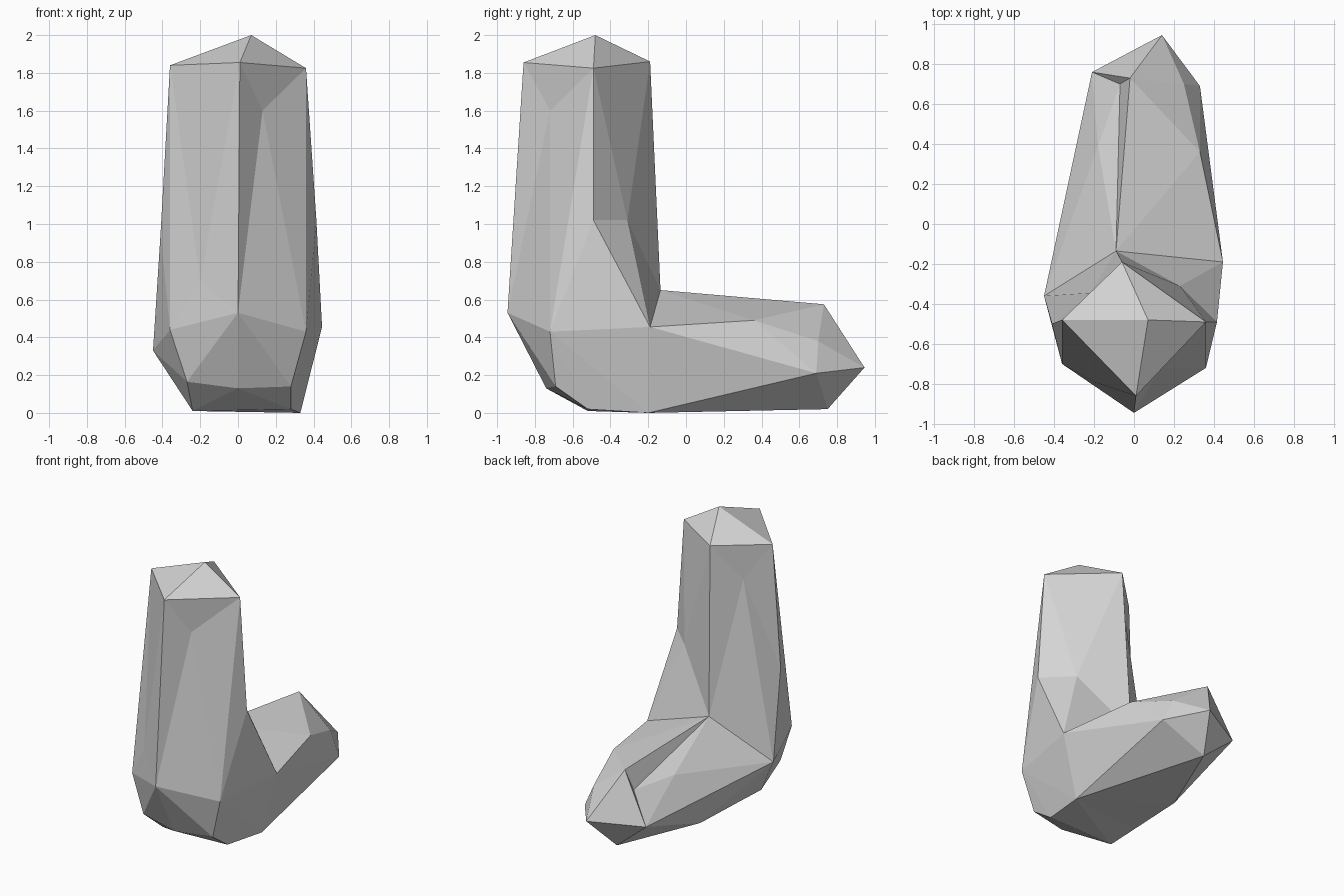
import bpy, bmesh

old = bpy.data.objects.get("Cube")
if old:
    bpy.data.objects.remove(old, do_unlink=True)

GREY = (0.67, 0.67, 0.67, 1)
stone = bpy.data.materials.new("stone_grey")
stone.use_nodes = True
stone.diffuse_color = GREY
stone.node_tree.nodes["Principled BSDF"].inputs["Base Color"].default_value = GREY


def rock(name, points, dents):
    """Faceted rock wrapped around corner points; each dent is (rim, centre)."""
    bm = bmesh.new()
    corner = {p: bm.verts.new(p) for p in points}
    bmesh.ops.convex_hull(bm, input=bm.verts)
    for rim, centre in dents:
        ring = {corner[p] for p in rim}
        patch = [f for f in bm.faces if ring.issuperset(f.verts)]
        border = [tuple(e.verts) for f in patch for e in f.edges
                  if sum(g in patch for g in e.link_faces) == 1]
        bmesh.ops.delete(bm, geom=patch, context="FACES_ONLY")
        corner[centre] = bm.verts.new(centre)
        for a, b in border:
            bm.faces.new((a, b, corner[centre]))
    # Drop edges and corners left without a face
    bmesh.ops.delete(bm, geom=[e for e in bm.edges if not e.link_faces], context="EDGES")
    bmesh.ops.delete(bm, geom=[v for v in bm.verts if not v.link_faces], context="VERTS")
    bmesh.ops.recalc_face_normals(bm, faces=bm.faces)
    mesh = bpy.data.meshes.new(name)
    bm.to_mesh(mesh)
    bm.free()
    mesh.materials.append(stone)
    obj = bpy.data.objects.new(name, mesh)
    bpy.context.collection.objects.link(obj)


# Corners where the upright and lying rocks meet
crook, hip_l, hip_r = (-0.09, -0.135, 0.65), (0.445, -0.19, 0.455), (-0.45, -0.36, 0.33)
shared = [crook, hip_l, hip_r, (0.33, -0.2, 0), (-0.24, -0.28, 0.02)]

# Upright rock: pointed cap, waist, front belly, chamfered base
peak, cap_r, cap_front = (0.07, -0.48, 2), (-0.36, -0.48, 1.84), (0.01, -0.86, 1.855)
cap_l, cap_back = (0.36, -0.49, 1.825), (-0.06, -0.19, 1.86)
waist_l, waist_r = (0.415, -0.49, 1.02), (-0.41, -0.5, 0.95)
belly, belly_r, belly_l = (0, -0.945, 0.53), (-0.36, -0.7, 0.44), (0.36, -0.72, 0.43)
base = [(-0.27, -0.7, 0.165), (0, -0.74, 0.13), (0.28, -0.69, 0.14),
        (-0.24, -0.52, 0.01), (0.28, -0.52, 0.02)]
rock("upright_rock",
     [peak, cap_r, cap_front, cap_l, cap_back, waist_l, waist_r,
      belly, belly_r, belly_l] + base + shared,
     [((cap_l, waist_l, hip_l, crook, cap_back), (0.23, -0.31, 1.02)),
      ((cap_r, waist_r, hip_r, crook, cap_back), (-0.22, -0.345, 1.6)),
      ((cap_front, cap_l, belly_l, belly), (0.13, -0.72, 1.6)),
      ((cap_front, cap_r, belly_r, belly), (-0.2, -0.79, 0.7))])

# Lying rock: ridge, shoulder, blunt tip, underside
ridge, shoulder = (-0.02, 0.73, 0.575), (0.33, 0.36, 0.49)
tip, tip_l, tip_r = (0.14, 0.945, 0.24), (0.33, 0.69, 0.21), (-0.21, 0.76, 0.22)
underside = [(0.03, 0.75, 0.02), (-0.22, 0.15, 0.02)]
slope = (-0.18, 0.39, 0.45)
rock("lying_rock",
     [ridge, shoulder, tip, tip_l, tip_r] + underside + shared,
     [((crook, ridge, tip_r, hip_r), slope),
      ((slope, crook, ridge, tip_r), (-0.07, 0.7, 0.43)),
      ((shoulder, ridge, tip, tip_l), (0.25, 0.7, 0.38))])
